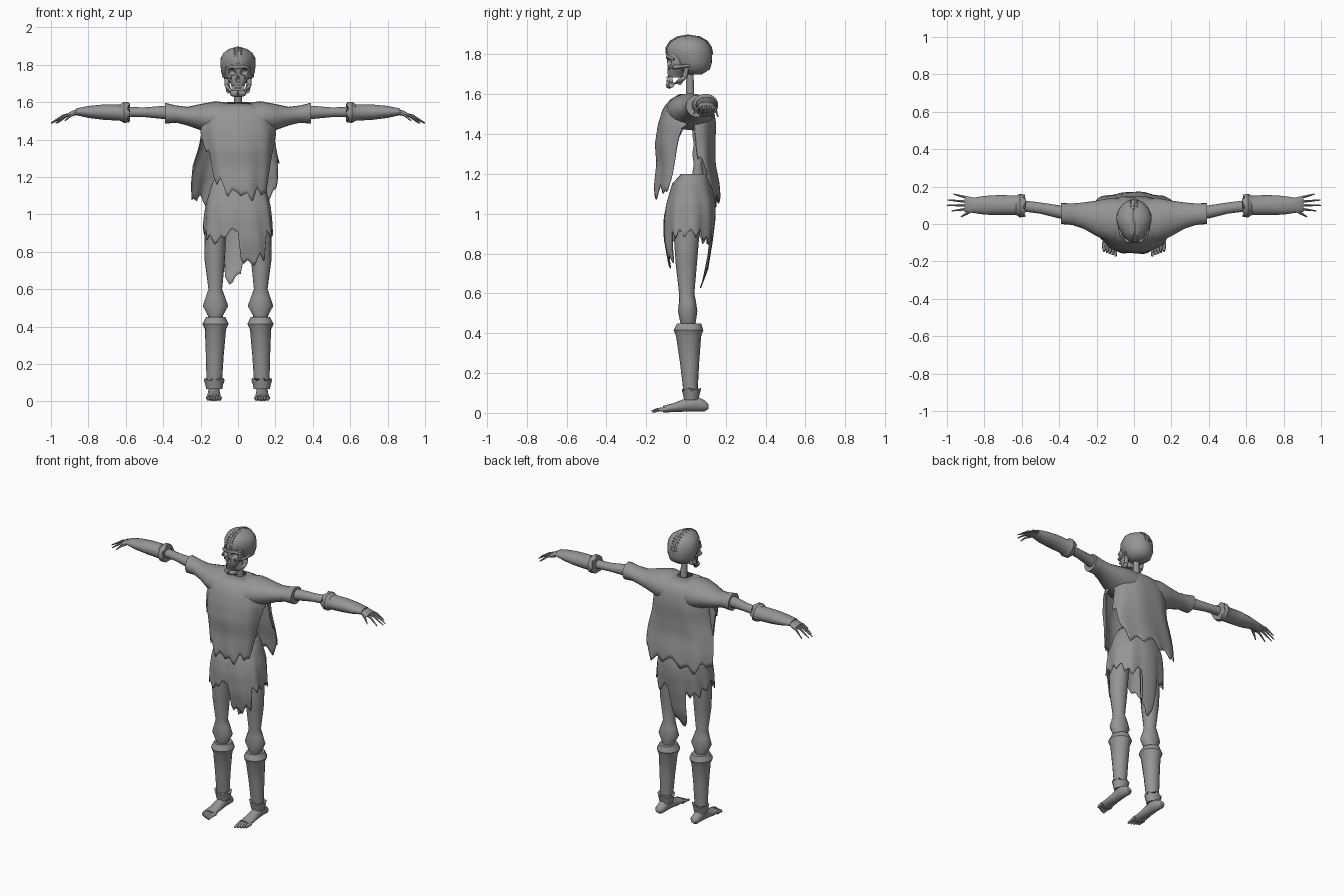
import bpy, bmesh, math
from mathutils import Vector

cube = bpy.data.objects.get("Cube")
if cube:
    bpy.data.objects.remove(cube, do_unlink=True)

grey = bpy.data.materials.new("plain_grey")
grey.use_nodes = True
grey.diffuse_color = (0.3, 0.3, 0.3, 1)
grey.node_tree.nodes["Principled BSDF"].inputs["Base Color"].default_value = (0.3, 0.3, 0.3, 1)


def activate(obj):
    bpy.ops.object.select_all(action='DESELECT')
    obj.select_set(True)
    bpy.context.view_layer.objects.active = obj


def finish(name, bm, mirror=False, angle=50):
    bmesh.ops.recalc_face_normals(bm, faces=bm.faces)
    mesh = bpy.data.meshes.new(name)
    bm.to_mesh(mesh)
    bm.free()
    obj = bpy.data.objects.new(name, mesh)
    bpy.context.collection.objects.link(obj)
    mesh.materials.append(grey)
    activate(obj)
    bpy.ops.object.shade_smooth_by_angle(angle=math.radians(angle))
    if mirror:
        obj.modifiers.new("mirror", 'MIRROR').use_mirror_merge = False
    return obj


def bridge(bm, rings, closed=True):
    for a, b in zip(rings, rings[1:]):
        n = len(a)
        for i in range(n if closed else n - 1):
            k = (i + 1) % n
            bm.faces.new((a[i], a[k], b[k], b[i]))


def loft(name, axis, rows, n=16, mirror=False, jag=0, angle=50):
    """Elliptical rings along an axis; row = position, then the extents on the two other axes."""
    bm = bmesh.new()
    rings = []
    for r, (t, a0, a1, b0, b1) in enumerate(rows):
        ring = []
        for i in range(n):
            u = 2 * math.pi * i / n
            a = (a0 + a1) / 2 + (a1 - a0) / 2 * math.cos(u)
            b = (b0 + b1) / 2 + (b1 - b0) / 2 * math.sin(u)
            s = t + (jag * (i % 3 - 1) if r == 0 else 0)
            ring.append(bm.verts.new({'x': (s, a, b), 'y': (a, s, b), 'z': (a, b, s)}[axis]))
        rings.append(ring)
    bridge(bm, rings)
    bm.faces.new(rings[0])
    bm.faces.new(rings[-1])
    return finish(name, bm, mirror, angle)


def tube(name, points, radii, n=8, mirror=False):
    """Tapered round tube through points."""
    pts = [Vector(p) for p in points]
    bm = bmesh.new()
    rings = []
    for i, p in enumerate(pts):
        d = (pts[min(i + 1, len(pts) - 1)] - pts[max(i - 1, 0)]).normalized()
        ref = Vector((0, 1, 0)) if abs(d.y) < 0.8 else Vector((1, 0, 0))
        u = d.cross(ref).normalized()
        v = d.cross(u)
        rings.append([bm.verts.new(p + radii[i] * (u * math.cos(2 * math.pi * k / n) +
                      v * math.sin(2 * math.pi * k / n))) for k in range(n)])
    bridge(bm, rings)
    bm.faces.new(rings[0])
    bm.faces.new(rings[-1])
    return finish(name, bm, mirror)


def sample(table, t):
    """Linear lookup in rows sorted by their first value."""
    if t <= table[0][0]:
        return table[0][1:]
    for p, q in zip(table, table[1:]):
        if t <= q[0]:
            f = (t - p[0]) / (q[0] - p[0])
            return [a + (b - a) * f for a, b in zip(p[1:], q[1:])]
    return table[-1][1:]


def drape(name, sections, hem, n=120, rows=18, fold=0.004):
    """Cloth hung around the body; each column ends at its own ragged hem height."""
    sections = sorted(sections)
    top = sections[-1][0]
    bm = bmesh.new()
    rings = []
    for j in range(rows + 1):
        ring = []
        for i in range(n):
            deg = -180 + 360 * i / n
            u = math.radians(deg)
            low = sample(hem, deg)[0] + 0.012 * (abs(i % 7 - 3) - 1.5)
            z = top + (low - top) * j / rows
            wf, wb, yf, yb = sample(sections, z)
            c, s = math.cos(u), math.sin(u)
            w, d = (wf, yf) if s < 0 else (wb, yb)
            k = 1 + fold / 0.15 * math.sin(9 * u + 6 * z) * j / rows
            x = w * math.copysign(abs(c) ** 0.85, c)
            ring.append(bm.verts.new((x * k, d * abs(s) ** 0.85 * k, z)))
        rings.append(ring)
    bridge(bm, rings)
    obj = finish(name, bm, angle=70)
    solid = obj.modifiers.new("thickness", 'SOLIDIFY')
    solid.thickness = 0.006
    return obj


def cut(obj, centre, size):
    """Carve an ellipsoid hollow."""
    bm = bmesh.new()
    bmesh.ops.create_uvsphere(bm, u_segments=16, v_segments=10, radius=1)
    for v in bm.verts:
        v.co = Vector([c + s * q for c, s, q in zip(centre, size, v.co)])
    cutter = finish("cutter", bm)
    cutter.hide_render = True
    mod = obj.modifiers.new("hollow", 'BOOLEAN')
    mod.operation, mod.solver, mod.object = 'DIFFERENCE', 'EXACT', cutter
    activate(obj)
    bpy.ops.object.modifier_apply(modifier=mod.name)
    bpy.data.objects.remove(cutter, do_unlink=True)


# Skull
cranium = loft("cranium", 'z', [
    (1.70, -.04, .04, 0, .08), (1.725, -.075, .075, -.04, .12), (1.76, -.09, .09, -.07, .13),
    (1.80, -.097, .097, -.1, .132), (1.835, -.095, .095, -.098, .125), (1.865, -.078, .078, -.078, .105),
    (1.885, -.048, .048, -.045, .07), (1.895, -.012, .012, 0, .025)], n=28)
for v in cranium.data.vertices:
    if v.co.y < 0.03:
        v.co.x *= 1 + 2.2 * (v.co.y - 0.03)
face = loft("face_bone", 'z', [
    (1.685, -.034, .034, -.088, -.02), (1.71, -.045, .045, -.095, -.01), (1.735, -.066, .066, -.092, 0),
    (1.77, -.068, .068, -.095, 0), (1.80, -.06, .06, -.098, 0)], n=24)
for part in (cranium, face):
    for side in (-1, 1):
        cut(part, (side * .033, -.095, 1.76), (.022, .045, .019))
    cut(part, (0, -.1, 1.722), (.011, .03, .018))
tube("brow_ridge", [(0, -.094, 1.785), (.035, -.092, 1.79), (.068, -.06, 1.775)], [.008, .009, .006], mirror=True)
tube("cheek_arch", [(.035, -.085, 1.73), (.066, -.06, 1.735), (.078, -.02, 1.74), (.078, .02, 1.745)],
     [.009, .011, .008, .007], mirror=True)
tube("jaw", [(.062, .005, 1.735), (.058, -.005, 1.69), (.048, -.035, 1.66), (.03, -.075, 1.648), (0, -.085, 1.645)],
     [.01, .014, .016, .017, .018], mirror=True)

# Teeth
bm = bmesh.new()
for k in range(8):
    u = math.radians(-90 + (k - 3.5) * 17)
    for z in (1.668, 1.684):
        cube = bmesh.ops.create_cube(bm, size=0.011)
        bmesh.ops.translate(bm, vec=(.034 * math.cos(u), -.05 + .042 * math.sin(u), z), verts=cube['verts'])
finish("teeth", bm, angle=30)

# Seam band over the crown, with stitch bumps either side
arc = [(0, -.097, 1.805), (0, -.096, 1.835), (0, -.077, 1.865), (0, -.044, 1.885), (0, .01, 1.894),
       (0, .07, 1.885), (0, .104, 1.865), (0, .124, 1.835), (0, .131, 1.80)]
tube("crown_seam", arc, [.006] * len(arc))
bm = bmesh.new()
for p, q in zip(arc, arc[1:]):
    for f in (0.25, 0.75):
        cube = bmesh.ops.create_cube(bm, size=0.007)
        bmesh.ops.translate(bm, vec=Vector(p).lerp(Vector(q), f) + Vector((.018, 0, -.002)), verts=cube['verts'])
finish("seam_stitches", bm, mirror=True, angle=30)

# Spine and neck
spine = [(0, .06, 1.05 + .05 * k) for k in range(9)] + [(0, .04, 1.52), (0, .02, 1.6), (0, .02, 1.73)]
tube("spine", spine, [.03 if k % 2 else .022 for k in range(9)] + [.024, .021, .019], n=10)

# Tunic with side slits and ragged front and back panels
drape("tunic", [
    (1.602, .045, .045, -.03, .055), (1.59, .11, .11, -.055, .085), (1.57, .15, .15, -.085, .115),
    (1.53, .18, .18, -.115, .14), (1.45, .2, .2, -.14, .152), (1.35, .195, .215, -.155, .147),
    (1.25, .185, .25, -.148, .147), (1.15, .17, .265, -.16, .165), (1.0, .165, .28, -.16, .175)],
    [(-180, 1.43), (-160, 1.38), (-142, 1.33), (-136, 1.18), (-115, 1.17), (-105, 1.1), (-90, 1.12),
     (-70, 1.08), (-50, 1.13), (-32, 1.09), (-22, 1.22), (-14, 1.32), (-5, 1.45), (14, 1.45), (20, 1.28),
     (35, 1.25), (45, 1.13), (60, 1.06), (90, 1.09), (120, 1.04), (140, 1.1), (156, 1.06), (163, 1.3), (172, 1.43)])
sleeve = loft("sleeve", 'x', [
    (.04, -.09, .13, 1.42, 1.595), (.12, -.1, .14, 1.42, 1.605), (.2, -.065, .125, 1.45, 1.59),
    (.27, -.025, .115, 1.475, 1.575), (.33, -.005, .11, 1.49, 1.582), (.39, 0, .112, 1.485, 1.597)], n=20, mirror=True)

# Skirt with front flap and long back strip
drape("skirt", [
    (1.2, .12, .12, -.025, .11), (1.15, .145, .145, -.07, .125), (1.05, .172, .172, -.1, .147),
    (.98, .18, .18, -.112, .147), (.86, .188, .188, -.112, .132), (.72, .19, .19, -.085, .11),
    (.6, .17, .17, -.08, .065)],
    [(-180, .93), (-150, .88), (-122, .85), (-108, .89), (-90, .91), (-86, .74), (-70, .73), (-58, .77), (-42, .77),
     (-36, .89), (-10, .9), (30, .9), (55, .85), (80, .9), (86, .68), (97, .63), (108, .66), (114, .87),
     (140, .86), (180, .93)], fold=.005)

# Legs, greaves, ankle cuffs and feet
loft("leg", 'z', [
    (1.05, .06, .165, -.06, .09), (.87, .065, .18, -.06, .065), (.75, .07, .178, -.052, .055),
    (.6, .085, .158, -.035, .042), (.56, .07, .172, -.035, .05), (.51, .052, .188, -.04, .057),
    (.46, .08, .162, -.03, .05), (.4, .09, .15, -.02, .04), (.05, .105, .15, .005, .05)], mirror=True)
loft("greave", 'z', [
    (.45, .067, .172, -.045, .075), (.415, .05, .19, -.062, .087), (.385, .064, .177, -.05, .076),
    (.25, .076, .172, -.03, .066), (.1, .086, .168, -.012, .058)], mirror=True, angle=35)
loft("ankle_cuff", 'z', [
    (.118, .072, .182, -.022, .076), (.09, .08, .175, -.015, .068), (.065, .084, .17, -.01, .064)],
    n=18, mirror=True, jag=.008, angle=35)
loft("foot", 'y', [
    (.112, .115, .145, .02, .045), (.095, .1, .158, .008, .062), (.04, .097, .16, .006, .09),
    (-.01, .095, .162, .006, .07), (-.06, .092, .166, .004, .05), (-.115, .09, .168, .002, .035)], mirror=True)
for k in range(5):
    x, tip = .098 + .0155 * k, -.172 + .007 * k
    tube("toe", [(x, -.1, .018), (x, -.14, .016), (x, tip, .007)], [.012, .009, .006], mirror=True)

# Arms, bracers and hands
loft("upper_arm", 'x', [
    (.3, .02, .095, 1.5, 1.575), (.4, .03, .1, 1.51, 1.58), (.5, .055, .115, 1.52, 1.572),
    (.62, .07, .13, 1.52, 1.575)], mirror=True)
loft("bracer", 'x', [
    (.585, .04, .155, 1.49, 1.6), (.61, .035, .162, 1.488, 1.603), (.63, .048, .152, 1.5, 1.588),
    (.72, .048, .155, 1.505, 1.588), (.8, .05, .15, 1.515, 1.58), (.865, .06, .14, 1.53, 1.567)],
    n=18, mirror=True, jag=.008, angle=35)
loft("hand", 'x', [(.84, .065, .135, 1.535, 1.565), (.88, .06, .145, 1.527, 1.557),
                   (.905, .065, .145, 1.522, 1.543)], mirror=True)
for y0, x1, y1 in ((.135, .965, .16), (.118, .995, .128), (.1, 1, .1), (.083, .975, .07), (.07, .925, .038)):
    z1 = 1.5 if x1 < .95 else 1.488
    tube("finger", [(.87, y0, 1.54), ((.87 + x1) / 2, (y0 + y1) / 2, 1.527), (x1, y1, z1)],
         [.009, .007, .003], n=6, mirror=True)
